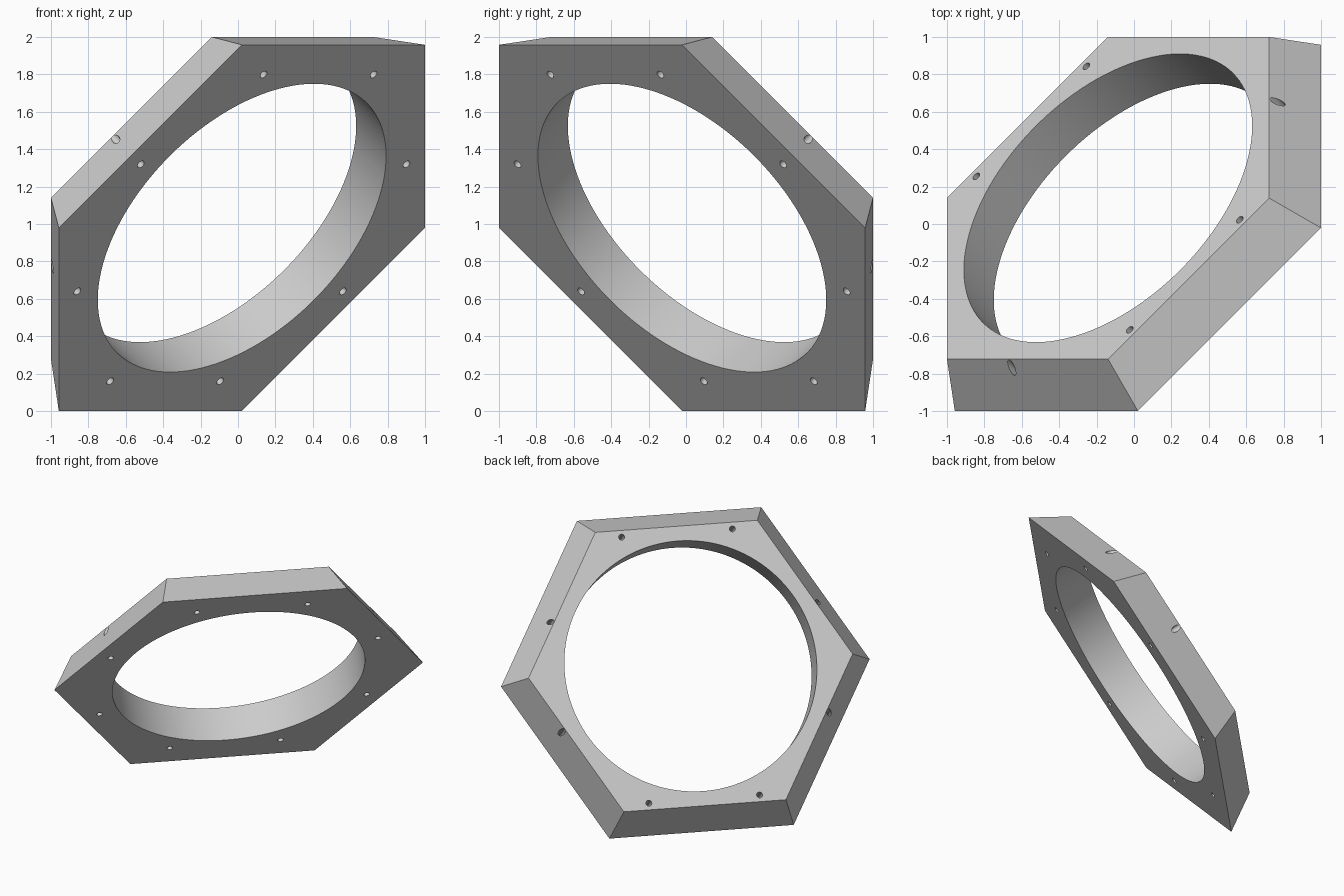
import bpy
import bmesh
from math import sin, cos, radians, sqrt
from mathutils import Matrix, Vector

default = bpy.data.objects.get("Cube")
if default:
    bpy.data.objects.remove(default, do_unlink=True)

LOWER_SIDE, UPPER_SIDE = 0.979, 0.861    # hexagon sides as seen along an axis
HEIGHT = sqrt(3) * (2 - LOWER_SIDE - UPPER_SIDE)
BORE_RADIUS = 0.944
BOLT_CIRCLE, BOLT_RADIUS = 1.087, 0.022

# Tilted frame: the ring axis runs along a cube diagonal
axis = Vector((-1, 1, 1)).normalized()
across = Vector((1, -1, 2)).normalized()
tilt = Matrix((across, axis.cross(across), axis)).transposed().to_4x4()
c = 1 - LOWER_SIDE
frame = Matrix.Translation((c, -c, 1 - c)) @ tilt


def add_prism(bm, sides, r_low, r_top, z_low, z_top, start=0, cx=0, cy=0):
    """Closed prism or frustum with regular polygon ends."""
    rings = []
    for r, z in ((r_low, z_low), (r_top, z_top)):
        angles = [radians(start + 360 * i / sides) for i in range(sides)]
        rings.append([bm.verts.new((cx + r * cos(a), cy + r * sin(a), z)) for a in angles])
    low, top = rings
    bm.faces.new(low[::-1])
    bm.faces.new(top)
    for i in range(sides):
        j = (i + 1) % sides
        bm.faces.new((low[i], low[j], top[j], top[i]))


def make_object(name, bm):
    mesh = bpy.data.meshes.new(name)
    bm.transform(frame)
    bm.to_mesh(mesh)
    bm.free()
    obj = bpy.data.objects.new(name, mesh)
    bpy.context.collection.objects.link(obj)
    return obj


# Tapered hexagonal body
bm = bmesh.new()
add_prism(bm, 6, LOWER_SIDE * sqrt(2), UPPER_SIDE * sqrt(2), 0, HEIGHT, start=30)
ring = make_object("hexagonal_ring", bm)

grey = bpy.data.materials.new("light_grey")
grey.use_nodes = True
colour = (0.6, 0.6, 0.6, 1)
grey.diffuse_color = colour
grey.node_tree.nodes["Principled BSDF"].inputs["Base Color"].default_value = colour
ring.data.materials.append(grey)

# Large bore and eight bolt holes, all straight through
bm = bmesh.new()
add_prism(bm, 128, BORE_RADIUS, BORE_RADIUS, -0.1, HEIGHT + 0.1)
for k in range(8):
    a = radians(22.5 + 45 * k)
    add_prism(bm, 24, BOLT_RADIUS, BOLT_RADIUS, -0.1, HEIGHT + 0.1,
              cx=BOLT_CIRCLE * cos(a), cy=BOLT_CIRCLE * sin(a))
cutter = make_object("hole_cutter", bm)
cutter.hide_render = True

cut = ring.modifiers.new("holes", "BOOLEAN")
cut.operation = "DIFFERENCE"
cut.solver = "EXACT"
cut.object = cutter

# Apply the cut, drop the helper and smooth the round walls
bpy.ops.object.select_all(action="DESELECT")
bpy.context.view_layer.objects.active = ring
ring.select_set(True)
bpy.ops.object.modifier_apply(modifier=cut.name)
bpy.data.objects.remove(cutter, do_unlink=True)
bpy.ops.object.shade_smooth_by_angle(angle=radians(20))
